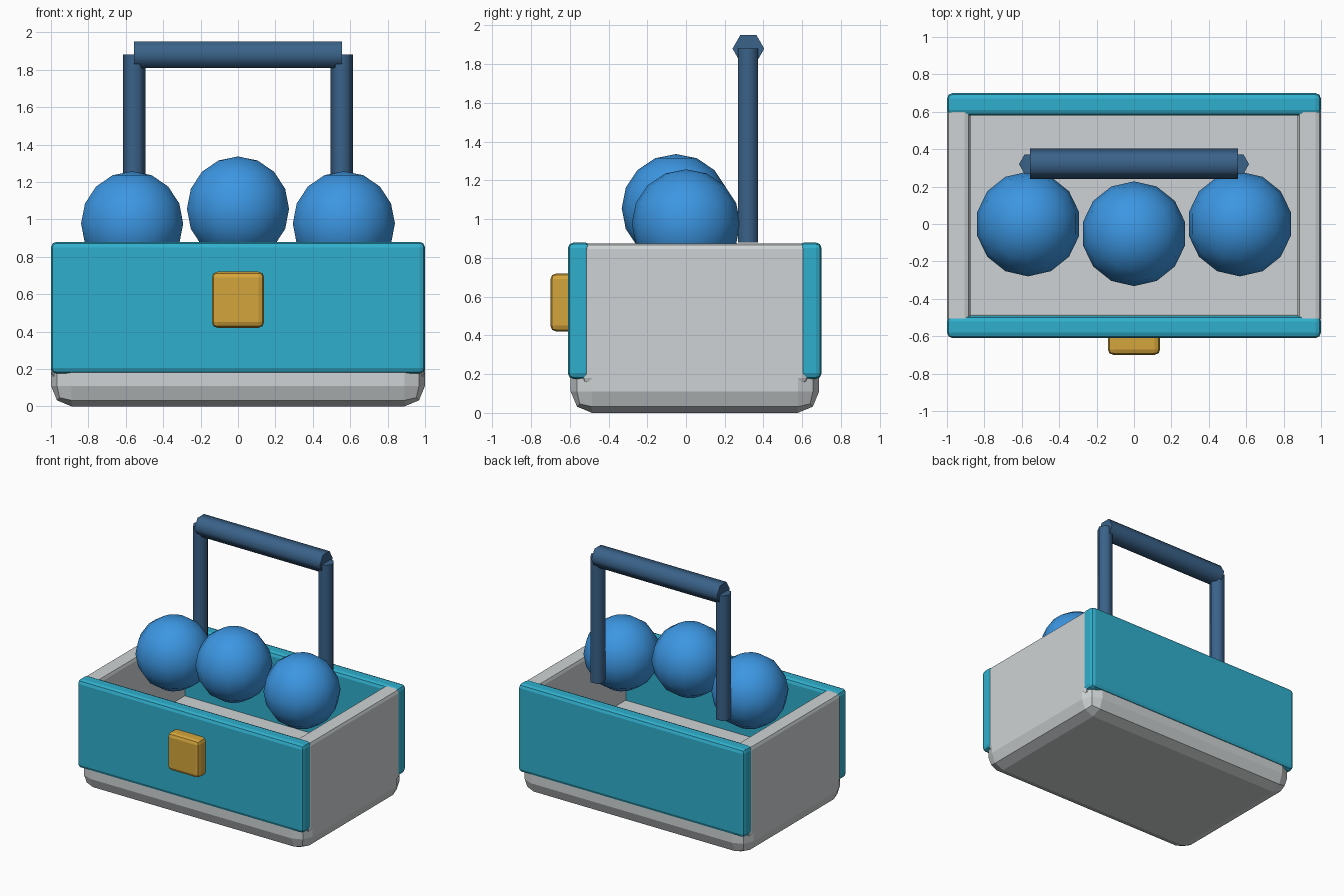
import bpy
import math

if "Cube" in bpy.data.objects:
    bpy.data.objects.remove(bpy.data.objects["Cube"])


def material(name, rgb):
    m = bpy.data.materials.new(name)
    m.diffuse_color = (*rgb, 1.0)
    m.use_nodes = True
    m.node_tree.nodes["Principled BSDF"].inputs["Base Color"].default_value = m.diffuse_color
    return m


GREY = material("light_grey", (0.62, 0.65, 0.66))
TEAL = material("teal", (0.03, 0.43, 0.61))
BLUE = material("ball_blue", (0.045, 0.305, 0.76))
NAVY = material("navy", (0.042, 0.122, 0.25))
GOLD = material("gold", (0.66, 0.376, 0.045))


def finish(name, mat):
    obj = bpy.context.object
    obj.name = name
    obj.data.materials.append(mat)
    return obj


def block(name, x, y, z, bevel, mat):
    """Bevelled box from (min, max) pairs."""
    spans = (x, y, z)
    bpy.ops.mesh.primitive_cube_add(size=1, location=[(a + b) / 2 for a, b in spans])
    obj = finish(name, mat)
    obj.scale = [b - a for a, b in spans]
    bpy.ops.object.transform_apply(location=False, rotation=False, scale=True)
    mod = obj.modifiers.new("rounded_edges", 'BEVEL')
    mod.width = bevel
    mod.segments = 2
    return obj


def hex_rod(name, radius, length, location, rotation):
    bpy.ops.mesh.primitive_cylinder_add(vertices=6, radius=radius, depth=length,
                                        location=location, rotation=rotation)
    obj = finish(name, NAVY)
    bpy.ops.object.shade_smooth_by_angle(angle=math.radians(70))
    return obj


# Tray base
block("tray_base", (-1, 1), (-0.595, 0.687), (0, 0.33), 0.11, GREY)

# Front and back panels
block("front_panel", (-1, 1), (-0.61, -0.49), (0.175, 0.88), 0.03, TEAL)
block("back_panel", (-1, 1), (0.58, 0.70), (0.175, 0.88), 0.03, TEAL)

# End walls and handle posts, mirrored left and right
for side, s in (("left", -1), ("right", 1)):
    block(f"{side}_wall", tuple(sorted((0.875 * s, s))), (-0.535, 0.63),
          (0.15, 0.875), 0.03, GREY)
    hex_rod(f"{side}_handle_post", 0.06, 1.0, (0.555 * s, 0.32, 1.38),
            (0, 0, math.pi / 2))

# Handle grip
hex_rod("handle_grip", 0.082, 1.11, (0, 0.322, 1.88), (0, math.pi / 2, 0))

# Front latch
block("latch", (-0.14, 0.14), (-0.70, -0.58), (0.42, 0.72), 0.03, GOLD)

# Row of balls
for name, loc in (("left_ball", (-0.566, 0, 0.977)),
                  ("middle_ball", (0, -0.052, 1.056)),
                  ("right_ball", (0.566, 0, 0.977))):
    bpy.ops.mesh.primitive_uv_sphere_add(segments=14, ring_count=8, radius=0.28, location=loc)
    finish(name, BLUE)
    bpy.ops.object.shade_smooth()
